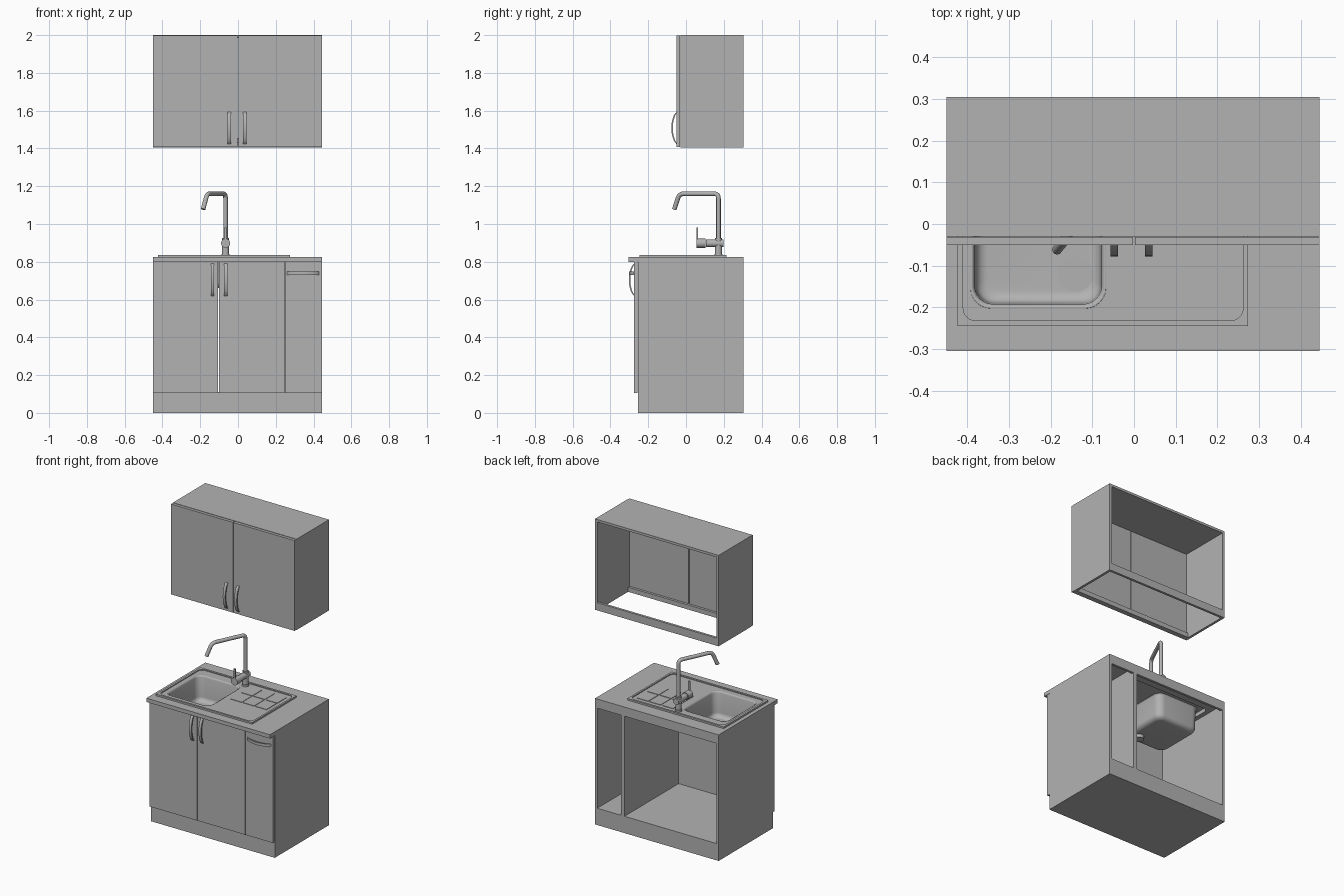
import bpy, bmesh, math
from mathutils import Vector

if "Cube" in bpy.data.objects:
    bpy.data.objects.remove(bpy.data.objects["Cube"], do_unlink=True)

GREY = (0.45, 0.45, 0.45, 1)
grey = bpy.data.materials.new("plain grey")
grey.use_nodes = True
grey.diffuse_color = GREY
grey.node_tree.nodes["Principled BSDF"].inputs["Base Color"].default_value = GREY


def finish(name, bm, smooth=False):
    bmesh.ops.recalc_face_normals(bm, faces=bm.faces)
    mesh = bpy.data.meshes.new(name)
    bm.to_mesh(mesh)
    bm.free()
    mesh.materials.append(grey)
    ob = bpy.data.objects.new(name, mesh)
    bpy.context.collection.objects.link(ob)
    if smooth:
        activate(ob)
        bpy.ops.object.shade_smooth_by_angle(angle=math.radians(40))
    return ob


def activate(ob):
    bpy.ops.object.select_all(action='DESELECT')
    ob.select_set(True)
    bpy.context.view_layer.objects.active = ob


def outline(x0, x1, y0, y1, r, steps=6):
    """Rectangle outline, with rounded corners when r > 0."""
    if r <= 0:
        return [(x0, y0), (x1, y0), (x1, y1), (x0, y1)]
    pts = []
    corners = [(x1 - r, y1 - r), (x0 + r, y1 - r), (x0 + r, y0 + r), (x1 - r, y0 + r)]
    for k, (cx, cy) in enumerate(corners):
        for i in range(steps + 1):
            a = math.pi / 2 * (k + i / steps)
            pts.append((cx + r * math.cos(a), cy + r * math.sin(a)))
    return pts


def loft(name, loops, cap_start=True, smooth=False):
    """Skin a stack of matching point loops and cap the ends."""
    bm = bmesh.new()
    rings = [[bm.verts.new(p) for p in loop] for loop in loops]
    for a, b in zip(rings, rings[1:]):
        for i in range(len(a)):
            j = (i + 1) % len(a)
            bm.faces.new((a[i], a[j], b[j], b[i]))
    if cap_start:
        bm.faces.new(rings[0])
    bm.faces.new(rings[-1])
    return finish(name, bm, smooth)


def box(name, x0, x1, y0, y1, z0, z1, r=0):
    base = outline(x0, x1, y0, y1, r)
    return loft(name, [[(x, y, z) for x, y in base] for z in (z0, z1)])


def cut(target, cutter):
    mod = target.modifiers.new("cutout", 'BOOLEAN')
    mod.operation = 'DIFFERENCE'
    mod.solver = 'EXACT'
    mod.object = cutter
    activate(target)
    bpy.ops.object.modifier_apply(modifier=mod.name)
    bpy.data.objects.remove(cutter, do_unlink=True)


def rod(name, a, b, r, sides=24):
    a, b = Vector(a), Vector(b)
    bm = bmesh.new()
    bmesh.ops.create_cone(bm, cap_ends=True, segments=sides, radius1=r, radius2=r, depth=(b - a).length)
    turn = (b - a).to_track_quat('Z', 'Y').to_matrix()
    bmesh.ops.rotate(bm, verts=bm.verts, matrix=turn)
    bmesh.ops.translate(bm, verts=bm.verts, vec=(a + b) / 2)
    return finish(name, bm, True)


def bow_handle(name, centre, length, vertical=True, width=0.018, rise=0.028, thick=0.008):
    """Arched strip handle standing off a door face."""
    n, loops = 14, []
    for i in range(n + 1):
        t = i / n
        along = (t - 0.5) * length
        out = rise * math.sin(math.pi * t) ** 0.6
        inner = max(out - thick, -0.002)
        ring = []
        for side, d in ((-1, inner), (1, inner), (1, out), (-1, out)):
            s = side * width / 2
            dx, dz = (s, along) if vertical else (along, s)
            ring.append((centre[0] + dx, centre[1] - d, centre[2] + dz))
        loops.append(ring)
    return loft(name, loops, smooth=True)


L, R, BACK, T = -0.45, 0.445, 0.305, 0.016

# Wall cabinet: open back and open bottom, with rails
for side, x in (("right", L), ("left", R - T)):
    box(f"wall_side_{side}", x, x + T, -0.03, BACK, 1.405, 2.0)
box("wall_top", L + T, R - T, -0.03, BACK, 1.984, 2.0)
box("wall_back_rail", L + T, R - T, BACK - T, BACK, 1.405, 1.455)
box("wall_front_rail", L + T, R - T, -0.03, -0.014, 1.405, 1.435)
box("wall_door_right", L, -0.002, -0.05, -0.031, 1.407, 1.998)
box("wall_door_left", 0.002, R, -0.05, -0.031, 1.407, 1.998)
for side, x in (("right", -0.047), ("left", 0.036)):
    bow_handle(f"wall_handle_{side}", (x, -0.05, 1.508), 0.17)

# Base cabinet carcass
for side, x in (("right", L), ("left", R - T)):
    box(f"base_side_{side}", x, x + T, -0.255, BACK, 0, 0.8)
box("base_plinth", L + T, R - T, -0.255, BACK, 0, 0.11)
box("base_divider", 0.232, 0.258, -0.255, BACK, 0.11, 0.8)
box("base_back_rail_wide", L + T, 0.232, BACK - T, BACK, 0.765, 0.8)
box("base_back_rail_narrow", 0.258, R - T, BACK - T, BACK, 0.765, 0.8)

# Base doors and handles
for name, x0, x1 in (("right", L, -0.105), ("middle", -0.1, 0.245), ("left", 0.248, R)):
    box(f"base_door_{name}", x0, x1, -0.275, -0.256, 0.105, 0.798)
for side, x in (("right", -0.135), ("middle", -0.065)):
    bow_handle(f"base_handle_{side}", (x, -0.275, 0.705), 0.17)
bow_handle("base_handle_left", (0.345, -0.275, 0.74), 0.17, vertical=False)

# Worktop with the sink opening
worktop = box("worktop", L, R, -BACK, BACK, 0.8, 0.825)
cut(worktop, box("worktop_cutter", -0.405, 0.255, -0.225, 0.2, 0.7, 0.9, 0.03))

# Sink plate, raised rim and bowl
BOWL = (-0.393, -0.067, -0.203, 0.15)
plate = box("sink_plate", -0.424, 0.274, -0.245, 0.215, 0.825, 0.83)
cut(plate, box("plate_cutter", *BOWL, 0.7, 0.9, 0.05))
rim = box("sink_rim", -0.424, 0.274, -0.245, 0.215, 0.83, 0.836)
cut(rim, box("rim_cutter", -0.41, 0.262, -0.232, 0.202, 0.8, 0.9, 0.03))


def bowl_loop(inset, z):
    x0, x1, y0, y1 = BOWL
    pts = outline(x0 + inset, x1 - inset, y0 + inset, y1 - inset, 0.05 - inset * 0.4)
    return [(x, y, z) for x, y in pts]


profile = [(0, 0.83), (0.006, 0.826), (0.009, 0.818)]
for i in range(7):
    a = math.pi / 2 * i / 6
    profile.append((0.012 + 0.03 * (1 - math.cos(a)), 0.693 - 0.03 * math.sin(a)))
bowl = loft("sink_bowl", [bowl_loop(*p) for p in profile], cap_start=False, smooth=True)
shell = bowl.modifiers.new("sheet", 'SOLIDIFY')
shell.thickness = 0.003
shell.offset = 0

# Drain
rod("drain_flange", (-0.141, -0.12, 0.662), (-0.141, -0.12, 0.667), 0.043, 32)
rod("drain_cup", (-0.141, -0.12, 0.64), (-0.141, -0.12, 0.669), 0.03, 32)

# Draining board pads
for i in range(3):
    for j in range(2):
        x, y = -0.025 + i * 0.09, -0.04 + j * 0.11
        box(f"drainer_pad_{i}_{j}", x, x + 0.08, y, y + 0.1, 0.83, 0.833)

# Tap spout: bevelled curve with rounded bends
FX, FY = -0.066, 0.172
path = [Vector(p) for p in ((FX, FY, 0.83), (FX, FY, 1.16), (-0.163, -0.035, 1.16), (-0.185, -0.062, 1.078))]
points = [path[0]]
for before, bend, after in zip(path, path[1:], path[2:]):
    a = bend + (before - bend).normalized() * 0.025
    b = bend + (after - bend).normalized() * 0.025
    for i in range(7):
        t = i / 6
        points.append(a * (1 - t) ** 2 + bend * 2 * t * (1 - t) + b * t * t)
points.append(path[-1])
curve = bpy.data.curves.new("tap_spout", 'CURVE')
curve.dimensions = '3D'
curve.bevel_depth = 0.012
curve.bevel_resolution = 4
curve.use_fill_caps = True
spline = curve.splines.new('POLY')
spline.points.add(len(points) - 1)
for sp, p in zip(spline.points, points):
    sp.co = (*p, 1)
curve.materials.append(grey)
spout = bpy.data.objects.new("tap_spout", curve)
bpy.context.collection.objects.link(spout)
activate(spout)
bpy.ops.object.convert(target='MESH')
bpy.ops.object.shade_smooth_by_angle(angle=math.radians(40))

# Tap body, side valve and lever
rod("tap_base", (FX, FY, 0.83), (FX, FY, 0.842), 0.022)
rod("tap_body", (FX, FY, 0.842), (FX, FY, 0.925), 0.018)
rod("tap_valve", (FX, 0.105, 0.898), (FX, 0.198, 0.898), 0.02)
rod("tap_knob", (FX, 0.055, 0.898), (FX, 0.102, 0.898), 0.024)
box("tap_lever", FX - 0.006, FX + 0.006, 0.055, 0.063, 0.88, 0.982)
